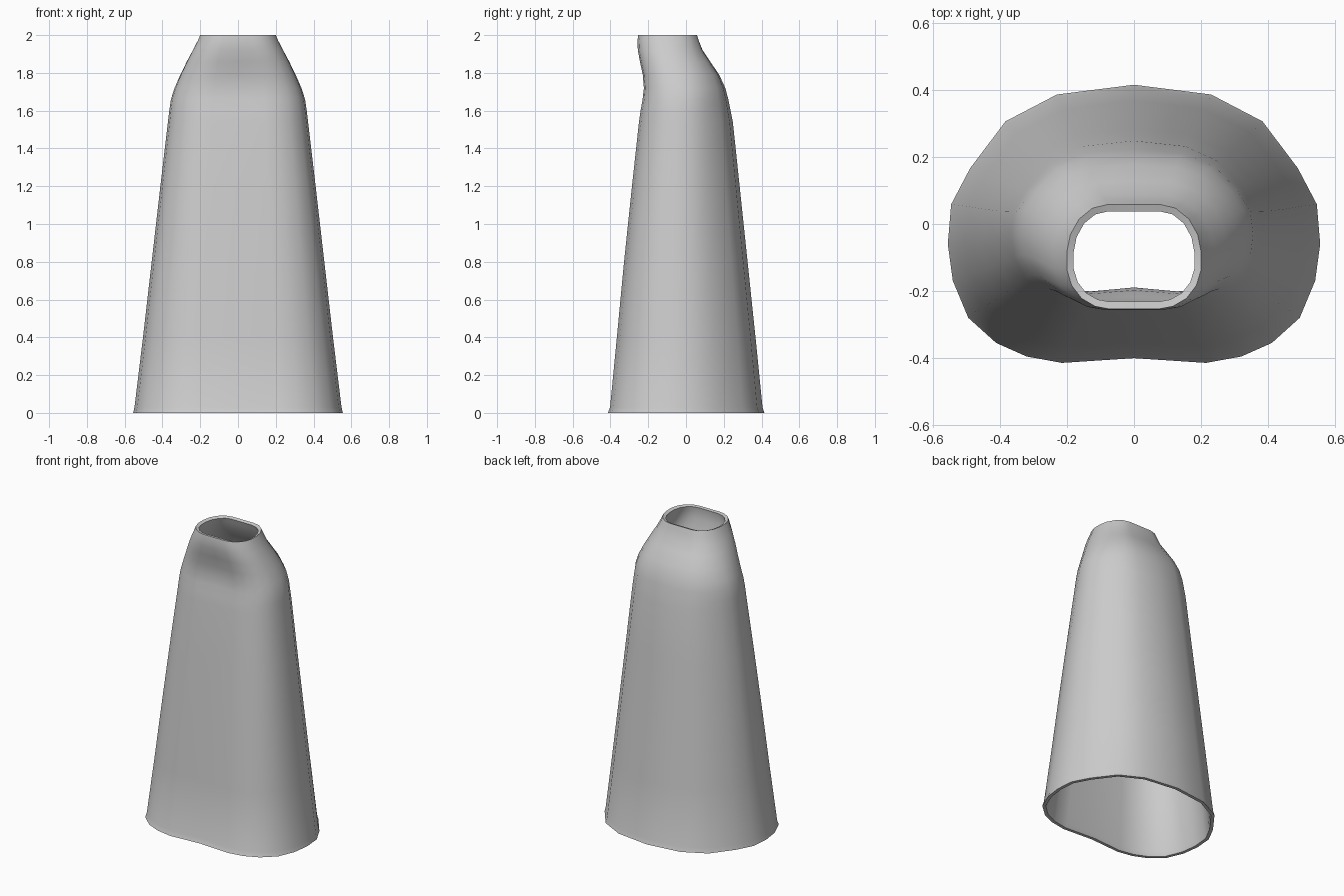
import bpy, bmesh

if "Cube" in bpy.data.objects:
    bpy.data.objects.remove(bpy.data.objects["Cube"])

# Half outlines from back centre to front centre, normalised to -1..1
HEM = [(0, 1), (.414, .93), (.69, .737), (.88, .40), (.982, .14), (1, -.145),
       (.973, -.41), (.89, -.676), (.74, -.857), (.577, -.954), (.387, -1), (0, -.966)]
NECK = [(0, 1), (.4, 1), (.62, .93), (.82, .72), (.95, .42), (1, .1),
        (1, -.25), (.93, -.55), (.78, -.8), (.58, -.95), (.38, -1), (0, -1)]

# Height, half width, front y, back y, blend towards neck shape, front hollow
LEVELS = [(0, .555, -.414, .415, 0, 0), (.03, .548, -.402, .405, 0, 0),
          (.4, .503, -.366, .368, 0, 0), (.8, .457, -.328, .326, 0, 0),
          (1.2, .411, -.286, .284, 0, 0), (1.54, .371, -.249, .248, .05, 0),
          (1.60, .364, -.243, .236, .1, .004), (1.66, .355, -.237, .224, .2, .012),
          (1.72, .336, -.234, .208, .35, .018), (1.79, .305, -.240, .176, .5, .018),
          (1.86, .271, -.250, .128, .7, .010), (1.92, .239, -.257, .088, .85, .003),
          (1.97, .213, -.257, .068, 1, 0), (2.0, .2, -.253, .058, 1, 0)]


def ring(z, half, front, back, t, hollow):
    mid, depth = (front + back) / 2, (back - front) / 2
    pts = []
    for (u0, v0), (u1, v1) in zip(HEM, NECK):
        u, v = u0 + (u1 - u0) * t, v0 + (v1 - v0) * t
        y = mid + v * depth
        if v < -.5:
            y += hollow * max(0, 1 - u)
        pts.append((u * half, y, z))
    return pts + [(-x, y, z) for x, y, z in pts[-2:0:-1]]


# Cloak shell lofted through the levels
bm = bmesh.new()
rings = [[bm.verts.new(p) for p in ring(*lv)] for lv in LEVELS]
n = len(rings[0])
for a, b in zip(rings, rings[1:]):
    for i in range(n):
        j = (i + 1) % n
        bm.faces.new((a[j], a[i], b[i], b[j]))
mesh = bpy.data.meshes.new("cloak")
bm.to_mesh(mesh)
bm.free()
cloak = bpy.data.objects.new("cloak", mesh)
bpy.context.collection.objects.link(cloak)

grey = bpy.data.materials.new("light grey")
grey.diffuse_color = (.6, .6, .6, 1)
grey.use_nodes = True
grey.node_tree.nodes["Principled BSDF"].inputs["Base Color"].default_value = grey.diffuse_color
mesh.materials.append(grey)

# Cloth thickness, kept inside the outer surface
solid = cloak.modifiers.new("thickness", 'SOLIDIFY')
solid.thickness = .022
solid.offset = -1

bpy.context.view_layer.objects.active = cloak
cloak.select_set(True)
bpy.ops.object.modifier_apply(modifier=solid.name)

# Level the hem and dip the inner neck lip slightly
for v in cloak.data.vertices:
    if v.co.z < .02:
        v.co.z = 0
bpy.ops.object.shade_smooth_by_angle(angle=.7)
